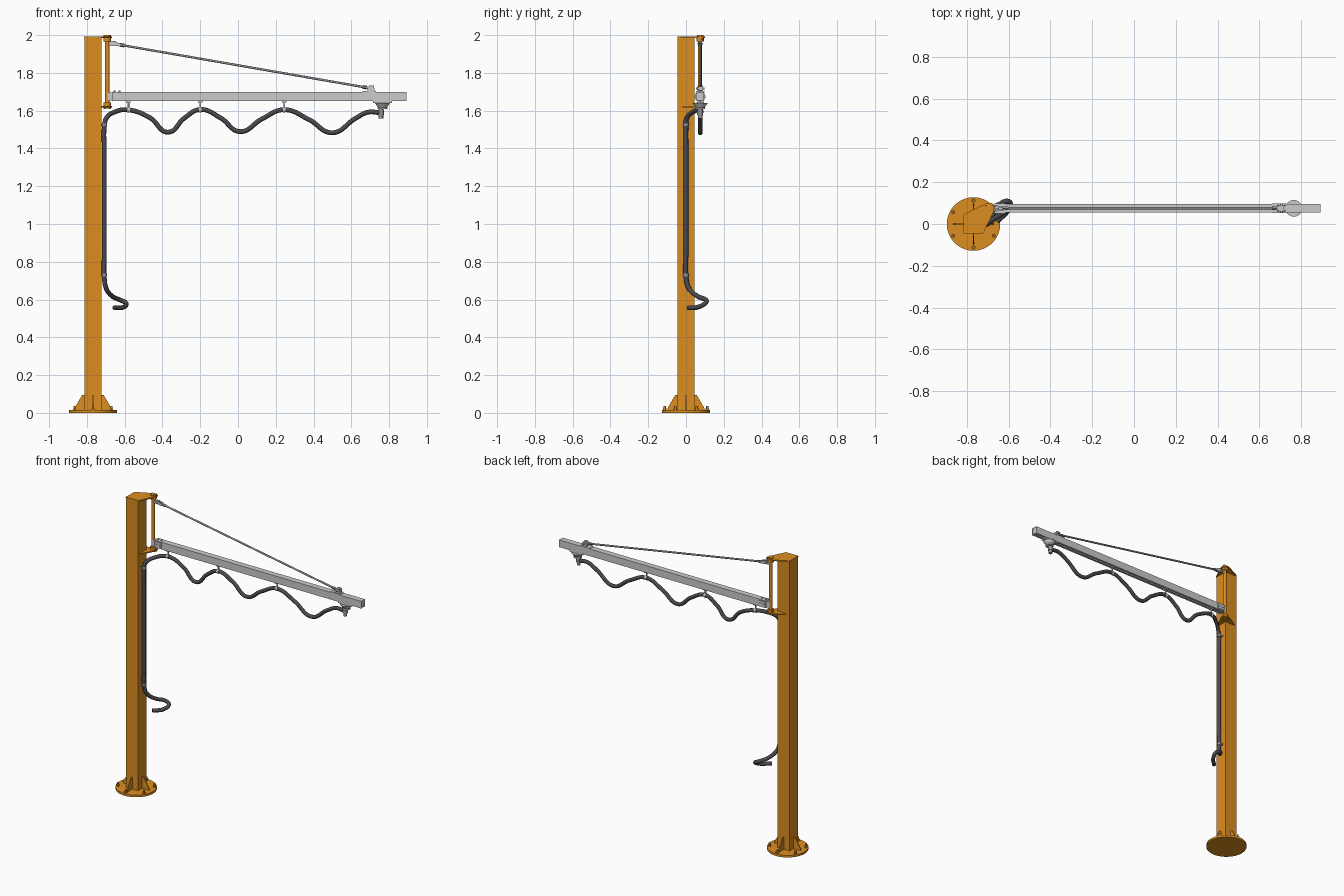
import bpy, bmesh, math
from mathutils import Vector, Matrix

if "Cube" in bpy.data.objects:
    bpy.data.objects.remove(bpy.data.objects["Cube"])

def material(name, col):
    m = bpy.data.materials.new(name)
    m.diffuse_color = (*col, 1)
    m.use_nodes = True
    m.node_tree.nodes["Principled BSDF"].inputs["Base Color"].default_value = m.diffuse_color
    return m

ORANGE = material("orange_paint", (0.72, 0.27, 0.015))
DARK = material("dark_rubber", (0.07, 0.07, 0.075))
STEEL = material("steel", (0.28, 0.28, 0.29))
CX, PX, PY = -0.768, -0.692, 0.075      # column axis x, pivot / boom axis

def finish(name, bm, mat=None, smooth=False):
    bmesh.ops.recalc_face_normals(bm, faces=bm.faces)
    me = bpy.data.meshes.new(name)
    bm.to_mesh(me)
    bm.free()
    ob = bpy.data.objects.new(name, me)
    bpy.context.collection.objects.link(ob)
    if mat:
        me.materials.append(mat)
    if smooth:
        bpy.ops.object.select_all(action='DESELECT')
        ob.select_set(True)
        bpy.context.view_layer.objects.active = ob
        bpy.ops.object.shade_smooth_by_angle(angle=math.radians(35))
    return ob

def box(name, lo, hi, mat=None):
    lo, hi = Vector(lo), Vector(hi)
    bm = bmesh.new()
    bmesh.ops.create_cube(bm, size=1, matrix=Matrix.Translation((lo + hi) / 2) @ Matrix.Diagonal((*(hi - lo), 1)))
    return finish(name, bm, mat)

def rod(name, a, b, r, mat=None, r2=None, n=24):
    a, b = Vector(a), Vector(b)
    d = b - a
    M = Matrix.Translation((a + b) / 2) @ d.to_track_quat('Z', 'Y').to_matrix().to_4x4()
    bm = bmesh.new()
    bmesh.ops.create_cone(bm, cap_ends=True, segments=n, radius1=r, radius2=r if r2 is None else r2, depth=d.length, matrix=M)
    return finish(name, bm, mat, n > 8)

def prism(name, pts, vec, mat=None):
    bm = bmesh.new()
    f = bm.faces.new([bm.verts.new(p) for p in pts])
    ext = bmesh.ops.extrude_face_region(bm, geom=[f])
    bmesh.ops.translate(bm, vec=vec, verts=[v for v in ext['geom'] if isinstance(v, bmesh.types.BMVert)])
    return finish(name, bm, mat)

def tube(name, pts, r, mat):
    cu = bpy.data.curves.new(name, 'CURVE')
    cu.dimensions = '3D'
    cu.bevel_depth, cu.bevel_resolution, cu.resolution_u = r, 4, 10
    cu.use_fill_caps = True
    sp = cu.splines.new('BEZIER')
    sp.bezier_points.add(len(pts) - 1)
    for bp, p in zip(sp.bezier_points, pts):
        bp.co = p
        bp.handle_left_type = bp.handle_right_type = 'AUTO'
    cu.materials.append(mat)
    ob = bpy.data.objects.new(name, cu)
    bpy.context.collection.objects.link(ob)
    bpy.ops.object.select_all(action='DESELECT')
    ob.select_set(True)
    bpy.context.view_layer.objects.active = ob
    bpy.ops.object.convert(target='MESH')
    bpy.ops.object.shade_smooth_by_angle(angle=math.radians(40))

# Column, base disc, gussets and anchor bolts
rod("base_plate", (CX, 0, 0), (CX, 0, 0.014), 0.128, ORANGE, n=48)
box("column", (CX - 0.045, -0.045, 0.014), (CX + 0.045, 0.045, 1.988), ORANGE)
for i in range(4):
    g = prism(f"gusset_{i}", [(0.045, -0.003, 0.014), (0.098, -0.003, 0.014), (0.098, -0.003, 0.024),
              (0.057, -0.003, 0.095), (0.045, -0.003, 0.095)], (0, 0.006, 0), ORANGE)
    g.data.transform(Matrix.Translation((CX, 0, 0)) @ Matrix.Rotation(i * math.pi / 2, 4, 'Z'))
for i in range(6):
    a = math.radians(30 + 60 * i)
    x, y = CX + 0.113 * math.cos(a), 0.113 * math.sin(a)
    rod(f"anchor_nut_{i}", (x, y, 0.014), (x, y, 0.024), 0.010, ORANGE, n=6)
    rod(f"anchor_bolt_{i}", (x, y, 0.014), (x, y, 0.037), 0.006, ORANGE, n=12)

# Upper and lower pivot brackets
nose = [(-0.67, 0.062), (-0.668, 0.09), (-0.68, 0.1), (-0.705, 0.1)]
top = [(-0.815, -0.046), (-0.722, -0.046)] + nose + [(-0.815, 0.046)]
low = [(-0.74, -0.035), (-0.722, -0.035)] + nose + [(-0.80, 0.045), (-0.80, 0.03)]
prism("top_bracket", [(x, y, 1.985) for x, y in top], (0, 0, 0.008), ORANGE)
prism("lower_bracket", [(x, y, 1.618) for x, y in low], (0, 0, 0.008), ORANGE)

# Pivot post with bosses and cap bolts
rod("pivot_post", (PX, PY, 1.626), (PX, PY, 1.985), 0.011, ORANGE)
for n, z, s in (("upper", 1.985, -1), ("lower", 1.626, 1)):
    rod(n + "_pivot_boss", (PX, PY, z), (PX, PY, z + s * 0.018), 0.019, ORANGE)
    rod(n + "_pivot_cap", (PX, PY, z), (PX, PY, z - s * 0.015), 0.016, ORANGE)
    for k in (-1, 1):
        rod(f"{n}_bracket_bolt_{k}", (PX + k * 0.015, PY + 0.012, z - s * 0.016), (PX + k * 0.015, PY + 0.012, z + s * 0.012), 0.005, ORANGE, n=6)

# Boom: C-shaped rail open at the bottom
half = [(0.006, 1.653), (0.006, 1.650), (0.020, 1.650), (0.020, 1.699)]
inner = [(0.017, 1.696), (0.017, 1.653)]
prof = half + [(-y, z) for y, z in reversed(half)] + [(-y, z) for y, z in reversed(inner)] + inner
prism_pts = prof[:8] + [(-0.017, 1.653), (-0.017, 1.696), (0.017, 1.696), (0.017, 1.653)]
prism("boom_rail", [(-0.668, PY + y, z) for y, z in prism_pts], (1.56, 0, 0))
box("boom_far_stop", (0.885, PY - 0.017, 1.653), (0.890, PY + 0.017, 1.696))

# Boom root lug, side plates and bolts
box("boom_root_lug", (PX, PY - 0.012, 1.655), (-0.60, PY + 0.012, 1.695))
for s in (-1, 1):
    box(f"root_plate_{s}", (-0.668, PY + s * 0.022 - 0.002, 1.657), (-0.615, PY + s * 0.022 + 0.002, 1.693))
for x in (-0.655, -0.628):
    rod("root_bolt", (x, PY - 0.029, 1.675), (x, PY + 0.029, 1.675), 0.006, n=6)
    rod("root_top_bolt", (x, PY, 1.69), (x, PY, 1.706), 0.006, n=6)

# Tie rod with a clevis at each end
A, B = Vector((-0.672, PY, 1.957)), Vector((0.705, PY, 1.718))
d = (B - A).normalized()
rod("tie_rod", A + d * 0.05, B - d * 0.02, 0.006, STEEL)
rod("rod_collar", A + d * 0.045, A + d * 0.07, 0.010, STEEL, n=6)
rod("rod_end_nut", B - d * 0.045, B - d * 0.025, 0.010, STEEL, n=6)
box("post_lug", (PX, PY - 0.004, 1.942), (-0.645, PY + 0.004, 1.968))
tilt = math.atan2(-d.z, d.x)
for s in (-1, 1):
    c = box(f"clevis_cheek_{s}", (0.005, s * 0.008 - 0.003, -0.009), (0.05, s * 0.008 + 0.003, 0.009))
    c.data.transform(Matrix.Translation(A) @ Matrix.Rotation(tilt, 4, 'Y'))
    prism(f"boom_lug_{s}", [(0.685, PY + s * 0.013 - 0.002, 1.699), (0.725, PY + s * 0.013 - 0.002, 1.699),
          (0.719, PY + s * 0.013 - 0.002, 1.732), (0.693, PY + s * 0.013 - 0.002, 1.732)], (0, 0.004, 0))
rod("clevis_pin", A + d * 0.015 - Vector((0, 0.015, 0)), A + d * 0.015 + Vector((0, 0.015, 0)), 0.005)
box("boom_lug_base", (0.66, PY - 0.022, 1.699), (0.73, PY + 0.022, 1.704))
box("rod_end_block", (0.685, PY - 0.010, 1.708), (0.718, PY + 0.010, 1.727))
rod("boom_lug_pin", (0.706, PY - 0.022, 1.718), (0.706, PY + 0.022, 1.718), 0.005)

# Hose hangers sliding in the rail
for i, x in enumerate((-0.58, -0.2, 0.245)):
    box(f"hanger_slider_{i}", (x - 0.012, PY - 0.012, 1.642), (x + 0.012, PY + 0.012, 1.65))
    rod(f"hanger_stem_{i}", (x, PY, 1.615), (x, PY, 1.66), 0.005, n=12)
    rod(f"hanger_clamp_{i}", (x - 0.007, PY, 1.605), (x + 0.007, PY, 1.605), 0.0145)

# End trolley with outlet elbow
box("end_trolley", (0.715, PY - 0.018, 1.640), (0.815, PY + 0.018, 1.650))
rod("trolley_cone", (0.765, PY, 1.618), (0.765, PY, 1.640), 0.024, r2=0.04)
rod("trolley_neck", (0.765, PY, 1.608), (0.765, PY, 1.618), 0.026)
rod("outlet_stem", (0.757, PY, 1.558), (0.757, PY, 1.612), 0.012, STEEL)
rod("outlet_collar", (0.757, PY, 1.578), (0.757, PY, 1.604), 0.016, STEEL)

# Hose: waves under the boom, drop along the column, curled free end
wave = [(0.757, 1.588), (0.69, 1.592), (0.62, 1.558), (0.50, 1.483), (0.375, 1.553), (0.245, 1.605),
        (0.125, 1.555), (0.01, 1.489), (-0.09, 1.56), (-0.2, 1.606), (-0.285, 1.56), (-0.37, 1.486),
        (-0.465, 1.562), (-0.58, 1.604)]
drop = [(-0.655, 0.035, 1.592), (-0.697, 0.004, 1.56), (-0.708, 0, 1.51), (-0.708, 0, 1.40),
        (-0.708, 0, 0.85), (-0.708, 0, 0.72), (-0.698, 0.015, 0.66), (-0.665, 0.062, 0.617),
        (-0.625, 0.105, 0.598), (-0.594, 0.103, 0.582), (-0.600, 0.072, 0.563), (-0.655, 0.012, 0.556)]
tube("hose", [(x, PY, z) for x, z in wave] + drop, 0.0125, DARK)

# Hose clamps on the column
for n, z in (("upper", 1.525), ("lower", 0.73)):
    rod(n + "_column_clamp", (-0.708, 0, z - 0.007), (-0.708, 0, z + 0.007), 0.015, STEEL)
    box(n + "_clamp_foot", (-0.724, -0.02, z - 0.006), (-0.720, 0.02, z + 0.006), STEEL)
